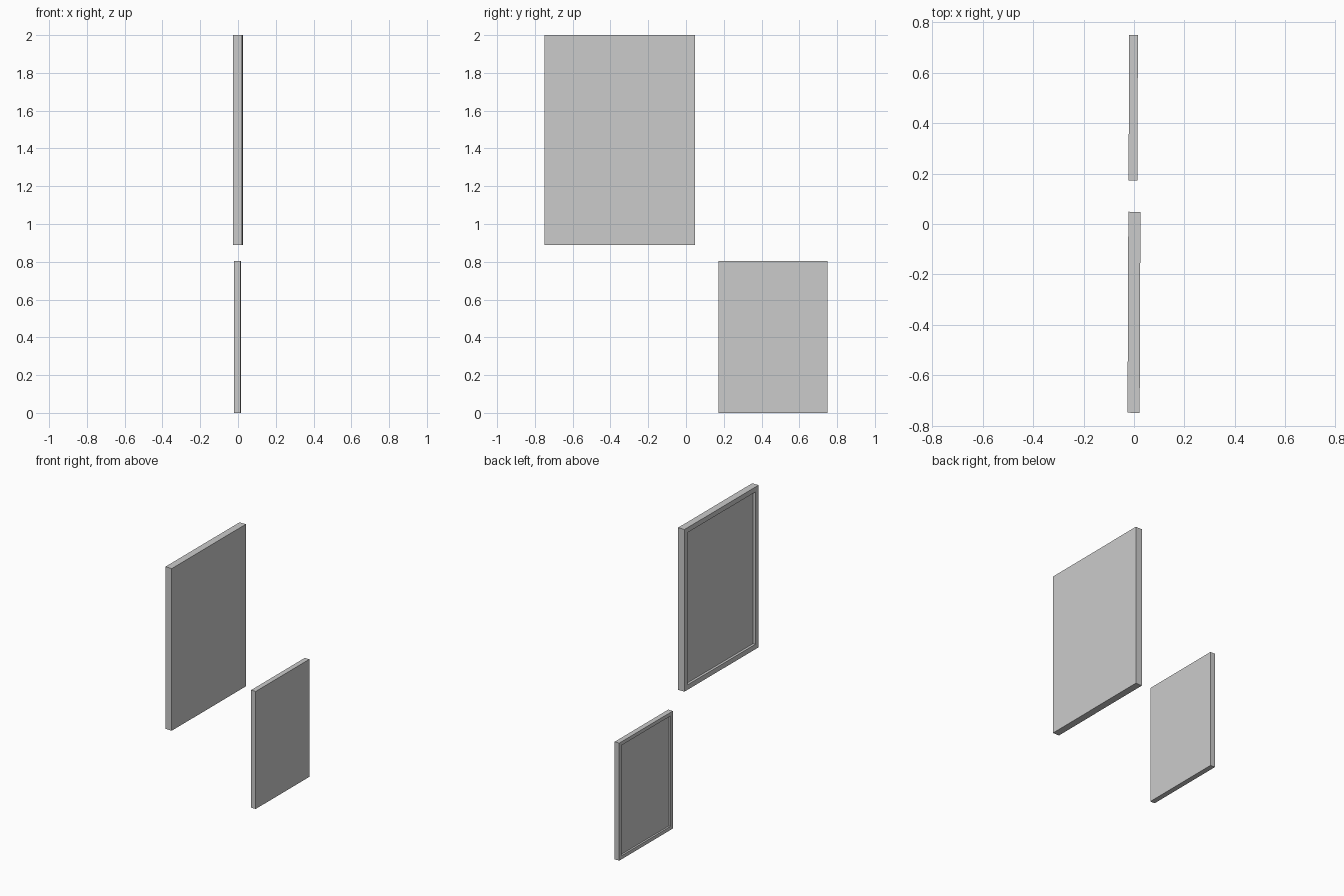
import bpy, bmesh
from mathutils import Matrix, Vector

if "Cube" in bpy.data.objects:
    bpy.data.objects.remove(bpy.data.objects["Cube"])

W, H, T = 0.797, 1.11, 0.048      # large frame: width (y), height (z), thickness (x)
BORDER, DEPTH = 0.034, 0.017      # moulding width and picture recess
TURN = -0.004                     # slight turn on the wall


def picture_frame(name, centre, scale):
    bm = bmesh.new()
    # solid backed panel
    bmesh.ops.create_cube(bm, size=1, matrix=Matrix.Diagonal((T, W, H, 1)))
    # recessed picture on the -x face, leaving the frame border
    face = min(bm.faces, key=lambda f: f.calc_center_median().x)
    bmesh.ops.inset_region(bm, faces=[face], thickness=BORDER, use_even_offset=True)
    ring = bmesh.ops.extrude_face_region(bm, geom=[face])
    verts = [g for g in ring["geom"] if isinstance(g, bmesh.types.BMVert)]
    bmesh.ops.translate(bm, verts=verts, vec=Vector((DEPTH, 0, 0)))
    if face.is_valid:
        bmesh.ops.delete(bm, geom=[face], context="FACES_ONLY")
    bmesh.ops.recalc_face_normals(bm, faces=bm.faces)
    mesh = bpy.data.meshes.new(name)
    bm.to_mesh(mesh)
    bm.free()
    obj = bpy.data.objects.new(name, mesh)
    obj.location = centre
    obj.scale = (scale,) * 3
    obj.rotation_euler.z = TURN
    bpy.context.collection.objects.link(obj)


# large upper frame and small lower frame
picture_frame("large_picture_frame", (0, -0.35, 1.445), 1.0)
picture_frame("small_picture_frame", (-0.003, 0.461, 0.4025), 0.725)
